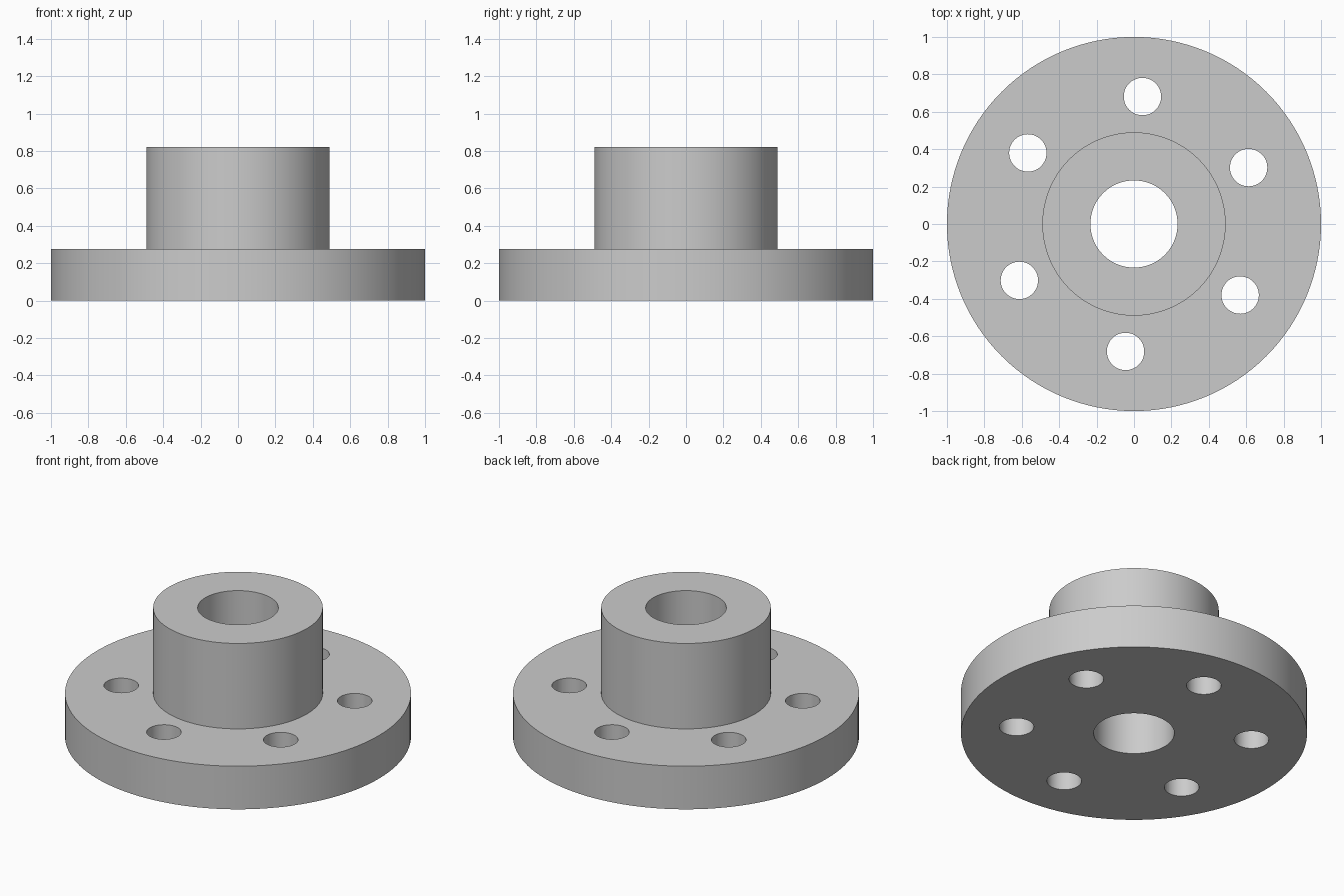
import bpy
import math

FLANGE_R, FLANGE_H = 1.0, 0.275
HUB_R, HUB_TOP = 0.49, 0.82
BORE_R = 0.233
HOLE_R, HOLE_CIRCLE, HOLE_COUNT = 0.10, 0.683, 6
FIRST_ANGLE = math.radians(26.2)

if "Cube" in bpy.data.objects:
    bpy.data.objects.remove(bpy.data.objects["Cube"], do_unlink=True)

# Plain grey metal
metal = bpy.data.materials.new("grey metal")
metal.use_nodes = True
grey = (0.6, 0.6, 0.6, 1)
metal.diffuse_color = grey
metal.node_tree.nodes["Principled BSDF"].inputs["Base Color"].default_value = grey


def ring_body(name, profile, segments=128):
    """Turn a closed (radius, height) profile around the z axis."""
    n = len(profile)
    verts, faces = [], []
    for s in range(segments):
        a = 2 * math.pi * s / segments
        verts += [(r * math.cos(a), r * math.sin(a), z) for r, z in profile]
        t = (s + 1) % segments
        faces += [(s * n + i, t * n + i, t * n + (i + 1) % n, s * n + (i + 1) % n)
                  for i in range(n)]
    mesh = bpy.data.meshes.new(name)
    mesh.from_pydata(verts, [], faces)
    mesh.materials.append(metal)
    obj = bpy.data.objects.new(name, mesh)
    bpy.context.collection.objects.link(obj)
    return obj


# Flange, hub and central bore as one turned part
body = ring_body("flanged_hub", [
    (BORE_R, 0), (FLANGE_R, 0), (FLANGE_R, FLANGE_H),
    (HUB_R, FLANGE_H), (HUB_R, HUB_TOP), (BORE_R, HUB_TOP)])

# Bolt holes drilled through the flange
for i in range(HOLE_COUNT):
    a = FIRST_ANGLE + 2 * math.pi * i / HOLE_COUNT
    bpy.ops.mesh.primitive_cylinder_add(
        vertices=48, radius=HOLE_R, depth=FLANGE_H * 2,
        location=(HOLE_CIRCLE * math.cos(a), HOLE_CIRCLE * math.sin(a), FLANGE_H / 2))
    drill = bpy.context.object
    drill.name = "bolt_hole_cutter"
    drill.hide_render = True
    drill.data.materials.append(metal)
    cut = body.modifiers.new("bolt_hole", "BOOLEAN")
    cut.operation, cut.solver, cut.object = "DIFFERENCE", "EXACT", drill
    bpy.context.view_layer.objects.active = body
    bpy.ops.object.modifier_apply(modifier=cut.name)
    bpy.data.objects.remove(drill, do_unlink=True)

# Smooth round walls, crisp rims
bpy.ops.object.select_all(action="DESELECT")
body.select_set(True)
bpy.context.view_layer.objects.active = body
bpy.ops.object.shade_smooth_by_angle(angle=math.radians(30))
